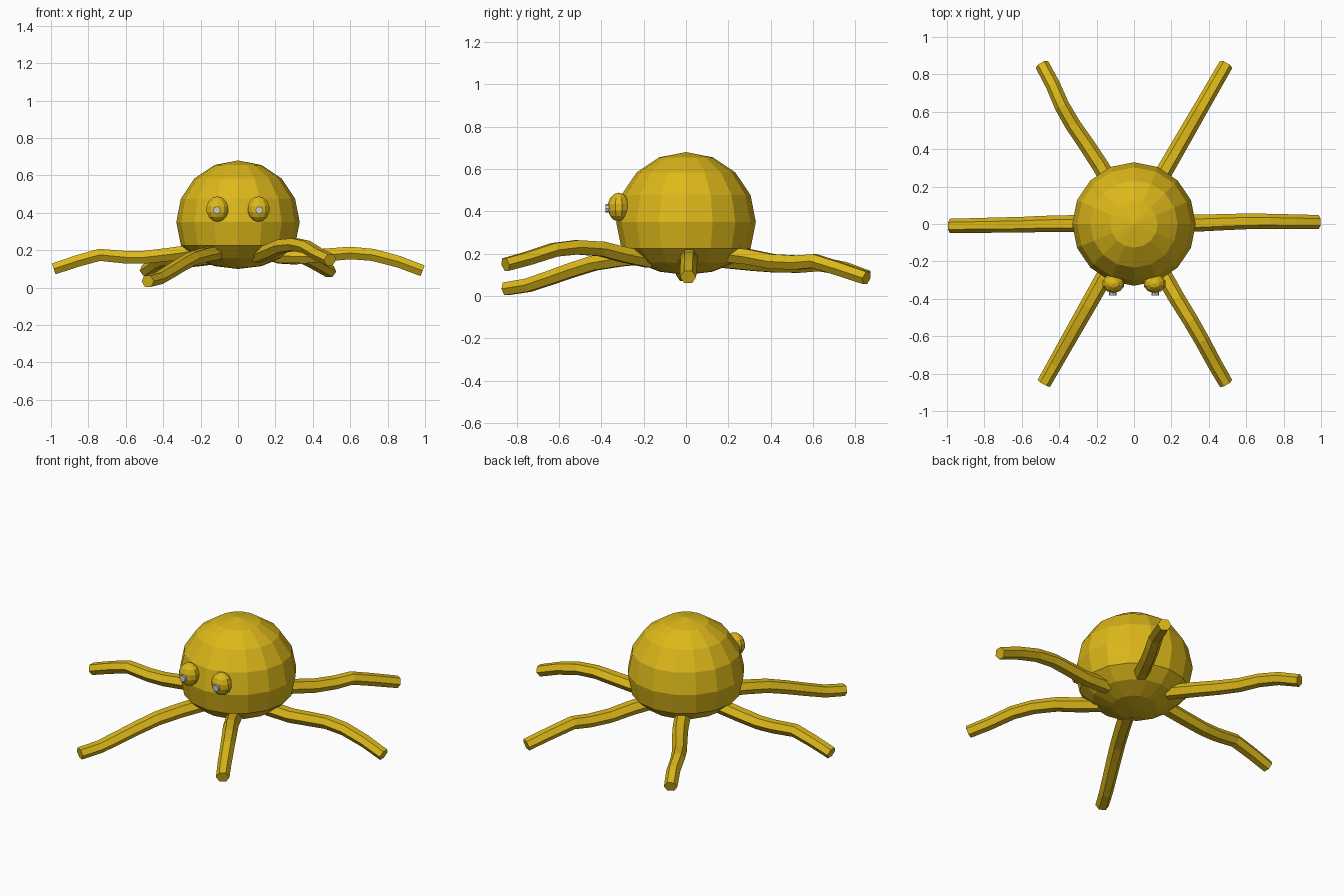
import bpy, bmesh, math
from mathutils import Vector

if "Cube" in bpy.data.objects:
    bpy.data.objects.remove(bpy.data.objects["Cube"])

gold = bpy.data.materials.new("gold")
gold.diffuse_color = (0.72, 0.48, 0.01, 1)
gold.use_nodes = True
gold.node_tree.nodes["Principled BSDF"].inputs["Base Color"].default_value = gold.diffuse_color


def make_object(name, bm, mat=None):
    bmesh.ops.recalc_face_normals(bm, faces=bm.faces)
    mesh = bpy.data.meshes.new(name)
    bm.to_mesh(mesh)
    bm.free()
    ob = bpy.data.objects.new(name, mesh)
    bpy.context.collection.objects.link(ob)
    if mat:
        mesh.materials.append(mat)
    return ob


# Domed body: low-poly sphere with a flattened underside
bm = bmesh.new()
bmesh.ops.create_uvsphere(bm, u_segments=16, v_segments=8, radius=0.33)
for v in bm.verts:
    z = v.co.z
    if z < -0.12:
        rim = -0.126
        z = rim + (z - rim) * 0.61
    v.co.z = z + 0.35
make_object("body", bm, gold)


# Tentacles: six-sided tapered tubes swept along (distance, height, sideways) paths
def tentacle(name, angle, path):
    a = math.radians(angle)
    out = Vector((math.cos(a), math.sin(a), 0))
    side = Vector((-math.sin(a), math.cos(a), 0))
    up = Vector((0, 0, 1))
    pts = [Vector(p) for p in path]
    bm = bmesh.new()
    rings = []
    for i, p in enumerate(pts):
        d = pts[min(i + 1, len(pts) - 1)] - pts[max(i - 1, 0)]
        d = Vector((d.x, d.y)).normalized()
        normal = up * d.x - out * d.y
        r = 0.046 - 0.008 * i / (len(pts) - 1)
        centre = out * p.x + up * p.y + side * p.z
        rings.append([bm.verts.new(centre
                      + side * r * math.cos(k * math.pi / 3)
                      + normal * r * 0.92 * math.sin(k * math.pi / 3))
                      for k in range(6)])
    for r0, r1 in zip(rings, rings[1:]):
        for k in range(6):
            j = (k + 1) % 6
            bm.faces.new((r0[k], r0[j], r1[j], r1[k]))
    bm.faces.new(rings[0])
    bm.faces.new(rings[-1])
    make_object(name, bm, gold)


tentacle("right_tentacle", 0, [
    (0.2, 0.17, 0.005), (0.36, 0.165, 0.005), (0.48, 0.175, 0.01),
    (0.6, 0.185, 0.014), (0.72, 0.175, 0.014), (0.86, 0.138, 0.012), (0.987, 0.09, 0.01)])
tentacle("left_tentacle", 180, [
    (0.2, 0.2, -0.004), (0.36, 0.178, -0.002), (0.5, 0.162, 0),
    (0.6, 0.162, 0.004), (0.74, 0.175, 0.006), (0.86, 0.142, 0.008), (0.985, 0.1, 0.01)])
tentacle("front_left_tentacle", 240.5, [
    (0.2, 0.19, 0), (0.36, 0.175, 0), (0.5, 0.155, 0),
    (0.62, 0.122, 0), (0.74, 0.085, 0), (0.86, 0.05, 0), (0.98, 0.034, 0)])
tentacle("front_right_tentacle", 300, [
    (0.2, 0.17, 0), (0.34, 0.195, 0), (0.46, 0.222, 0),
    (0.6, 0.23, 0.004), (0.72, 0.218, 0.004), (0.86, 0.178, 0), (0.985, 0.148, 0)])
tentacle("back_right_tentacle", 60, [
    (0.2, 0.2, 0), (0.34, 0.185, 0), (0.47, 0.163, 0),
    (0.6, 0.158, 0), (0.7, 0.165, 0), (0.83, 0.13, 0), (0.985, 0.085, 0)])
tentacle("back_left_tentacle", 120, [
    (0.2, 0.17, 0), (0.36, 0.155, 0), (0.5, 0.145, 0.008),
    (0.62, 0.143, 0.018), (0.74, 0.15, 0.018), (0.86, 0.13, 0.004), (0.985, 0.09, 0)])


# Eyes with small grey pupils
for side, x in (("left", -0.11), ("right", 0.11)):
    bm = bmesh.new()
    bmesh.ops.create_uvsphere(bm, u_segments=10, v_segments=7, radius=1)
    for v in bm.verts:
        v.co = Vector((x + v.co.x * 0.062, -0.318 + v.co.y * 0.052, 0.42 + v.co.z * 0.068))
    make_object(side + "_eye", bm, gold)

    bm = bmesh.new()
    bmesh.ops.create_cone(bm, cap_ends=True, segments=8, radius1=0.02, radius2=0.02, depth=0.05)
    for v in bm.verts:
        v.co = Vector((x * 1.03 + v.co.x, -0.356 + v.co.z, 0.414 + v.co.y))
    make_object(side + "_pupil", bm)
